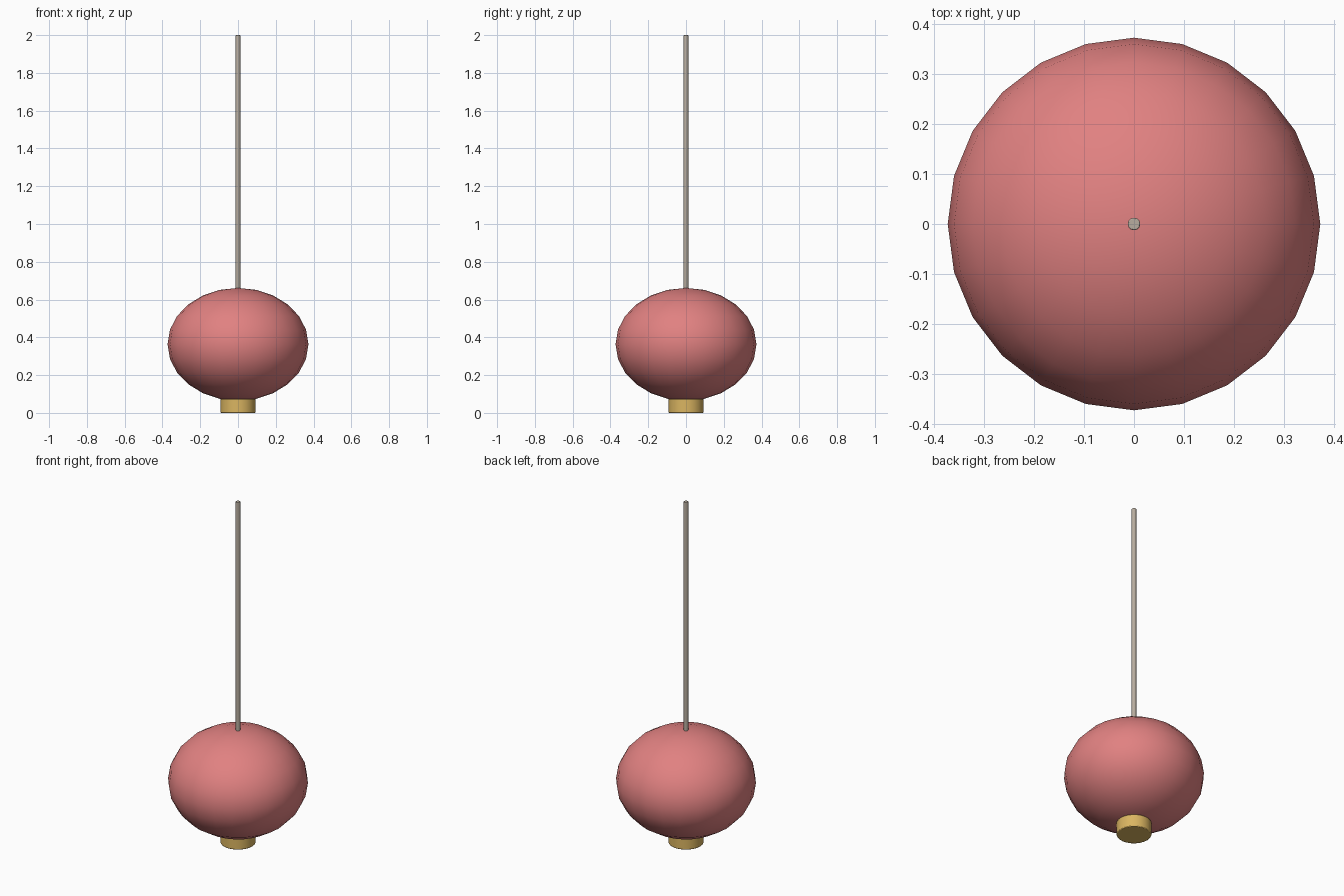
import bpy

cube = bpy.data.objects.get("Cube")
if cube:
    bpy.data.objects.remove(cube, do_unlink=True)


def material(name, color):
    mat = bpy.data.materials.new(name)
    mat.use_nodes = True
    mat.diffuse_color = (*color, 1)
    mat.node_tree.nodes["Principled BSDF"].inputs["Base Color"].default_value = (*color, 1)
    return mat


def finish(name, mat):
    obj = bpy.context.object
    obj.name = name
    obj.data.materials.append(mat)
    return obj


def cylinder(name, mat, radius, bottom, top, sides, bevel):
    bpy.ops.mesh.primitive_cylinder_add(
        vertices=sides, radius=radius, depth=top - bottom,
        location=(0, 0, (bottom + top) / 2))
    obj = finish(name, mat)
    edge = obj.modifiers.new("soft_rim", 'BEVEL')
    edge.width = bevel
    edge.segments = 2
    bpy.ops.object.shade_smooth_by_angle()
    return obj


red = material("soft_red", (0.75, 0.22, 0.22))
gold = material("gold", (0.70, 0.46, 0.12))
taupe = material("taupe", (0.48, 0.42, 0.35))

# Squashed globe shade
bpy.ops.mesh.primitive_uv_sphere_add(
    segments=24, ring_count=12, radius=0.373, location=(0, 0, 0.363))
shade = finish("globe_shade", red)
shade.scale.z = 0.8
bpy.ops.object.shade_smooth()

# Collar under the shade and the hanging rod above it
cylinder("bottom_collar", gold, 0.093, 0, 0.074, 24, 0.004)
cylinder("hanging_rod", taupe, 0.0125, 0.64, 2, 12, 0.002)
